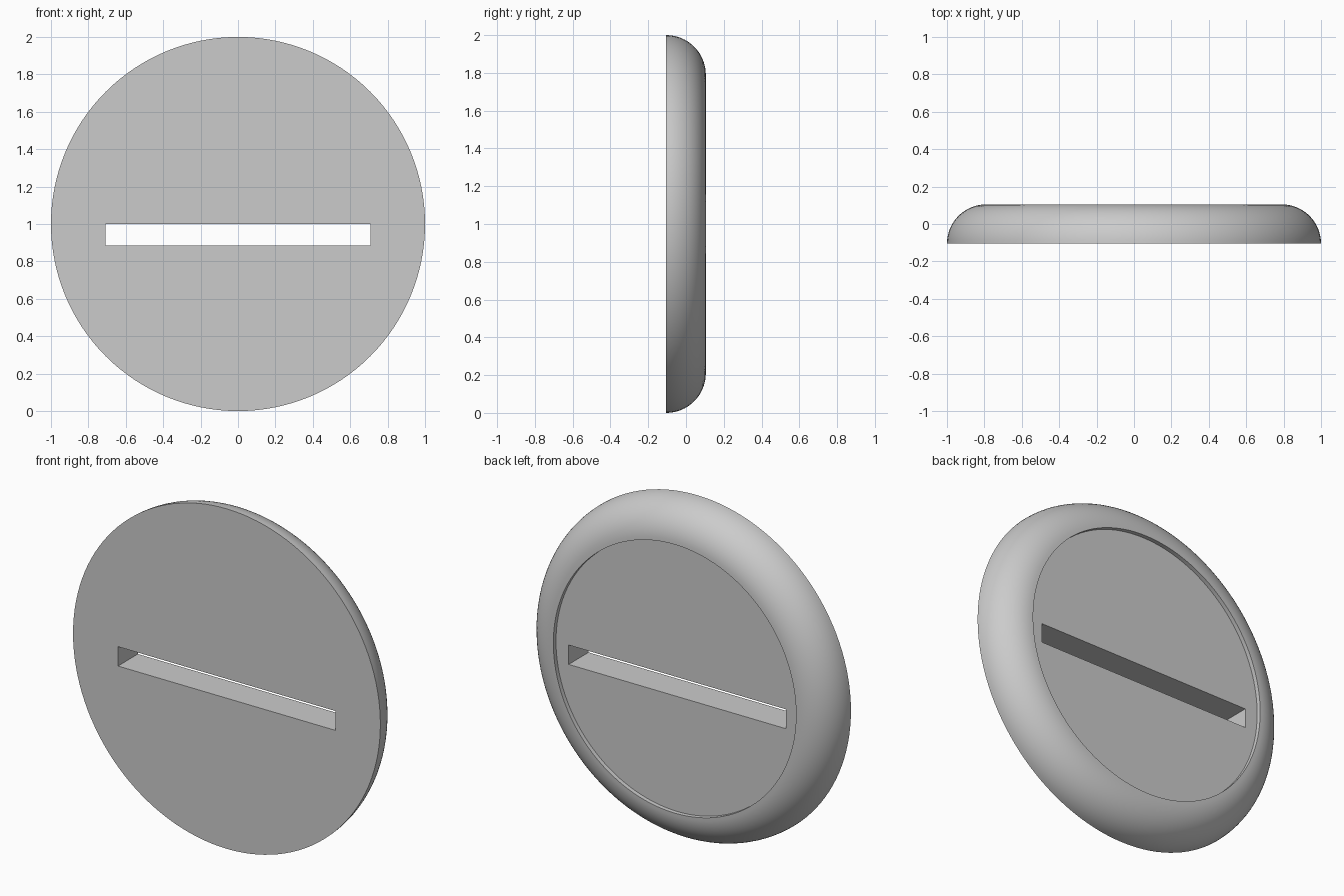
import bpy
import bmesh
from math import cos, sin, pi, radians

cube = bpy.data.objects.get("Cube")
if cube:
    bpy.data.objects.remove(cube, do_unlink=True)

FRONT, BACK, RECESS = -0.105, 0.105, 0.08
RIM = 0.79          # radius where the rounded edge meets the recess
SEGMENTS, ARC = 128, 16

grey = bpy.data.materials.new("light_grey")
grey.use_nodes = True
grey.diffuse_color = (0.6, 0.6, 0.6, 1)
grey.node_tree.nodes["Principled BSDF"].inputs["Base Color"].default_value = (0.6, 0.6, 0.6, 1)

# Disc: flat front, rounded outer edge, shallow recess in the back
profile = [(RIM + (1 - RIM) * cos(a), FRONT + (BACK - FRONT) * sin(a))
           for a in (i / ARC * pi / 2 for i in range(ARC + 1))]
profile.append((RIM, RECESS))

bm = bmesh.new()
rings = [[bm.verts.new((r * cos(2 * pi * i / SEGMENTS), y, 1 + r * sin(2 * pi * i / SEGMENTS)))
          for i in range(SEGMENTS)] for r, y in profile]
for low, high in zip(rings, rings[1:]):
    for i in range(SEGMENTS):
        j = (i + 1) % SEGMENTS
        bm.faces.new((low[i], low[j], high[j], high[i]))
bm.faces.new(rings[0])
bm.faces.new(rings[-1])
bmesh.ops.recalc_face_normals(bm, faces=bm.faces)
mesh = bpy.data.meshes.new("slotted_disc")
bm.to_mesh(mesh)
bm.free()
mesh.materials.append(grey)
disc = bpy.data.objects.new("slotted_disc", mesh)
bpy.context.collection.objects.link(disc)

# Slot cut right through, just below the middle
bpy.ops.mesh.primitive_cube_add(size=1, location=(0, 0, 0.943))
cutter = bpy.context.object
cutter.name = "slot_cutter"
cutter.scale = (1.415, 1, 0.114)
cutter.hide_render = True
cutter.data.materials.append(grey)

bpy.ops.object.select_all(action='DESELECT')
disc.select_set(True)
bpy.context.view_layer.objects.active = disc
cut = disc.modifiers.new("slot", 'BOOLEAN')
cut.operation = 'DIFFERENCE'
cut.solver = 'EXACT'
cut.object = cutter
bpy.ops.object.modifier_apply(modifier=cut.name)
bpy.data.objects.remove(cutter, do_unlink=True)

bpy.ops.object.shade_smooth_by_angle(angle=radians(30))
